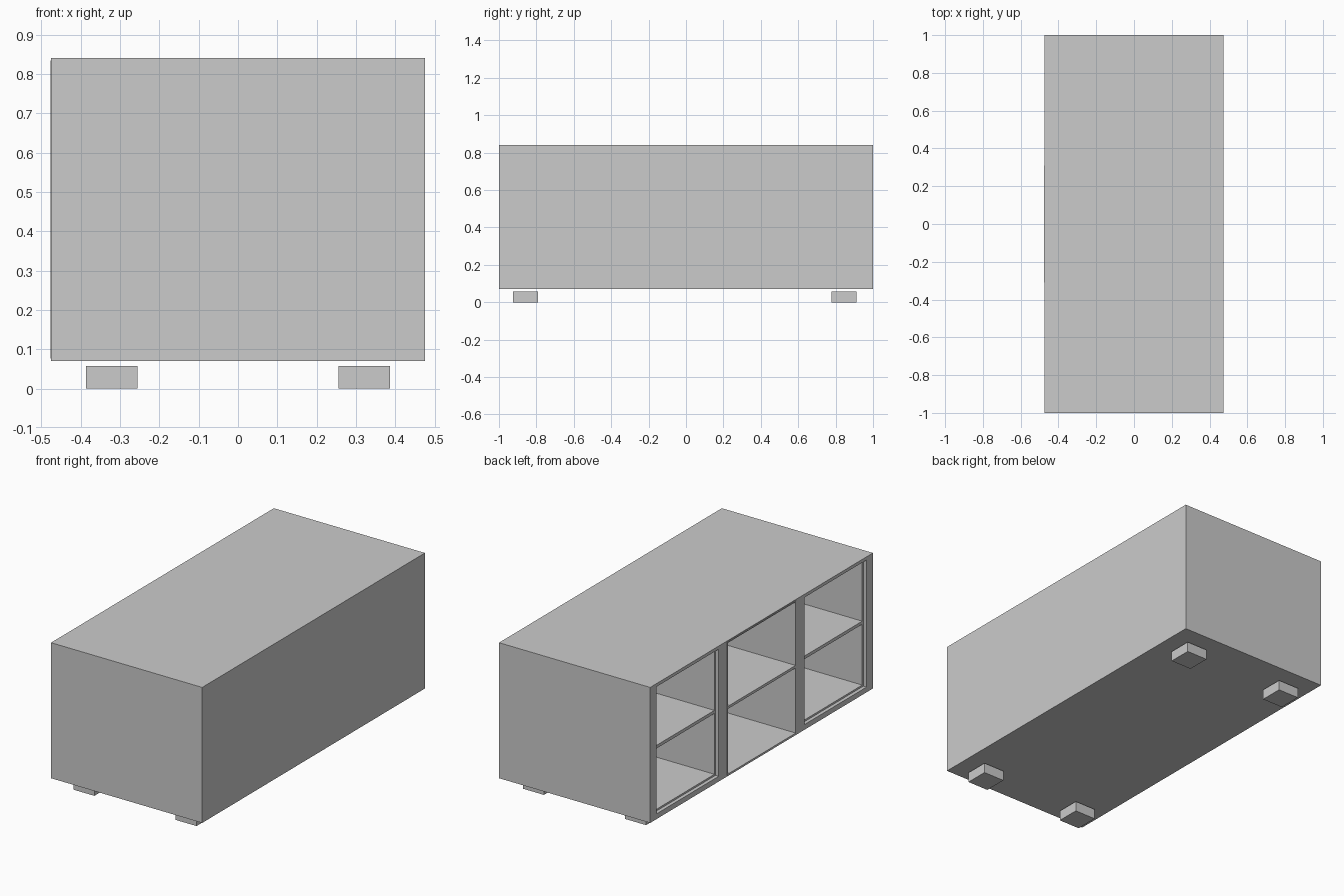
import bpy

if "Cube" in bpy.data.objects:
    bpy.data.objects.remove(bpy.data.objects["Cube"])


def box(name, x, y, z):
    """Box from (min, max) ranges on each axis."""
    bpy.ops.mesh.primitive_cube_add(size=1)
    o = bpy.context.object
    o.name = name
    o.location = [(r[0] + r[1]) / 2 for r in (x, y, z)]
    o.scale = [r[1] - r[0] for r in (x, y, z)]
    bpy.ops.object.transform_apply(location=True, rotation=True, scale=True)
    return o


def cut(target, x, y, z):
    """Carve a box-shaped pocket out of the target."""
    cutter = box("cutter", x, y, z)
    mod = target.modifiers.new("pocket", 'BOOLEAN')
    mod.operation = 'DIFFERENCE'
    mod.solver = 'EXACT'
    mod.object = cutter
    bpy.context.view_layer.objects.active = target
    bpy.ops.object.modifier_apply(modifier=mod.name)
    bpy.data.objects.remove(cutter, do_unlink=True)


FRONT, BACK = -0.475, 0.45     # open side and inner back wall, along x
OUT = FRONT - 0.1              # cutters start outside the open side

# Cabinet body with two outer bays, each stepped in behind its rim
body = box("cabinet_body", (FRONT, 0.475), (-1, 1), (0.07, 0.84))
for s in (1, -1):
    y0, y1 = sorted((s * 0.385, s * 0.942))
    cut(body, (OUT, FRONT + 0.02), (y0, y1), (0.10, 0.822))
    cut(body, (OUT, BACK), (y0 + 0.01, y1 - 0.01), (0.11, 0.812))
    box("side_shelf", (FRONT + 0.02, BACK), (y0 + 0.01, y1 - 0.01), (0.455, 0.473))

# Taller middle bay with a thin liner standing slightly proud
cut(body, (OUT, BACK), (-0.31, 0.31), (0.077, 0.834))
liner = box("middle_liner", (FRONT - 0.002, BACK), (-0.31, 0.31), (0.077, 0.834))
cut(liner, (OUT, BACK - 0.006), (-0.304, 0.304), (0.083, 0.828))
box("middle_shelf", (FRONT - 0.001, BACK - 0.006), (-0.304, 0.304), (0.452, 0.467))

# Four block feet, just clear of the underside
for x in (-0.387, 0.255):
    for y in (-0.925, 0.777):
        box("foot", (x, x + 0.132), (y, y + 0.134), (0, 0.058))
